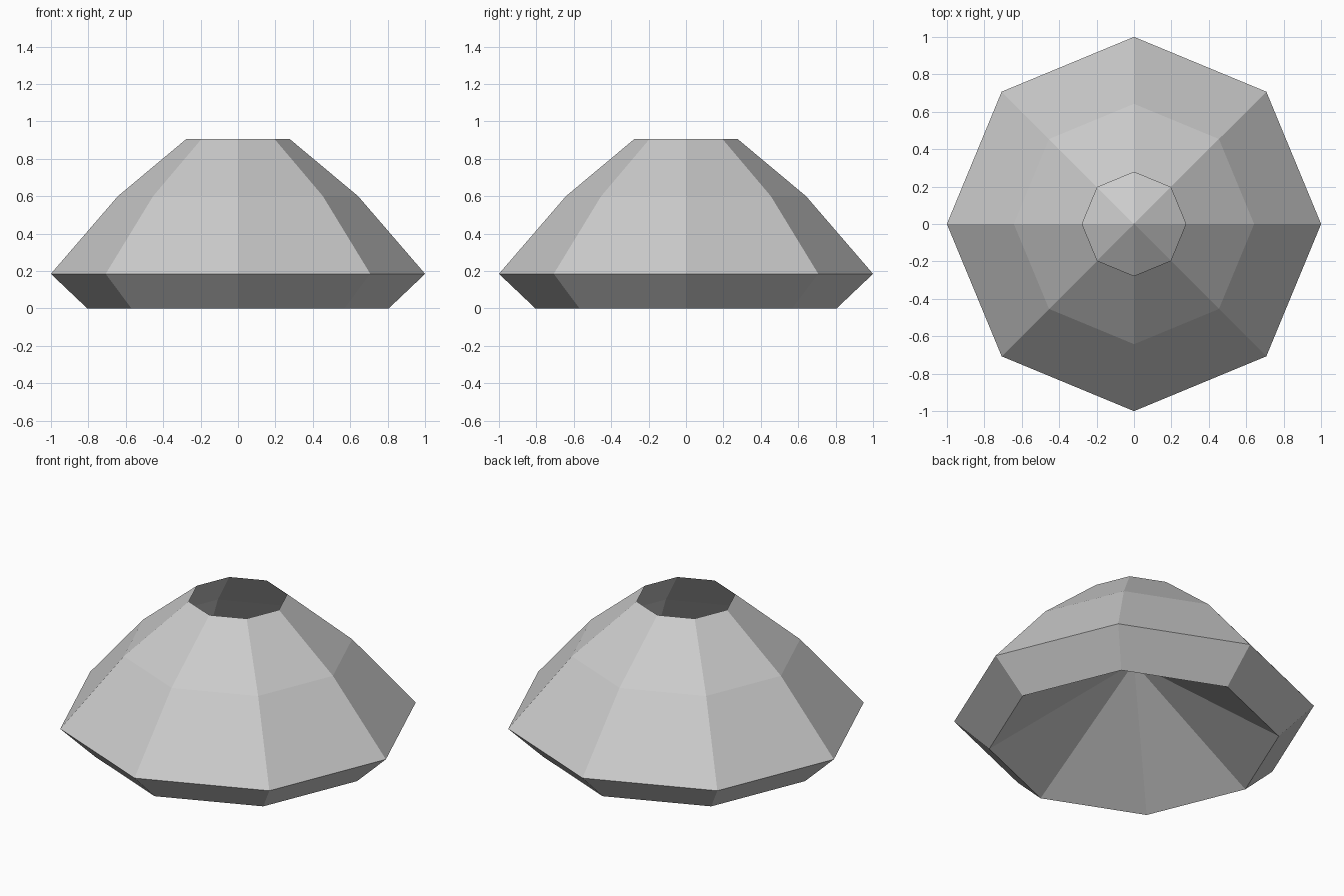
import bpy
import bmesh
from math import cos, sin, pi

if "Cube" in bpy.data.objects:
    bpy.data.objects.remove(bpy.data.objects["Cube"], do_unlink=True)

SIDES = 8
# radius and height of each ring, from the foot up to the open mouth
PROFILE = [(0.805, 0.0), (1.0, 0.185), (0.642, 0.6), (0.277, 0.905)]
APEX_HEIGHT = 0.51

# single grey material
grey = bpy.data.materials.new("stone_grey")
grey.use_nodes = True
colour = (0.6, 0.6, 0.6, 1.0)
grey.diffuse_color = colour
grey.node_tree.nodes["Principled BSDF"].inputs["Base Color"].default_value = colour


def add_ring(bm, radius, height):
    angles = [2 * pi * i / SIDES for i in range(SIDES)]
    return [bm.verts.new((radius * cos(a), radius * sin(a), height)) for a in angles]


def finish(bm, name):
    mesh = bpy.data.meshes.new(name)
    bm.to_mesh(mesh)
    bm.free()
    mesh.materials.append(grey)
    obj = bpy.data.objects.new(name, mesh)
    bpy.context.collection.objects.link(obj)
    return obj


# faceted thin shell, open at the top
bm = bmesh.new()
rings = [add_ring(bm, r, z) for r, z in PROFILE]
for low, high in zip(rings, rings[1:]):
    for i in range(SIDES):
        j = (i + 1) % SIDES
        bm.faces.new((low[i], low[j], high[j], high[i]))

# hollow underside: a cone rising inside the shell, facing down
foot = rings[0]
apex = bm.verts.new((0, 0, APEX_HEIGHT))
for i in range(SIDES):
    bm.faces.new((foot[(i + 1) % SIDES], foot[i], apex))

finish(bm, "faceted_shell")
